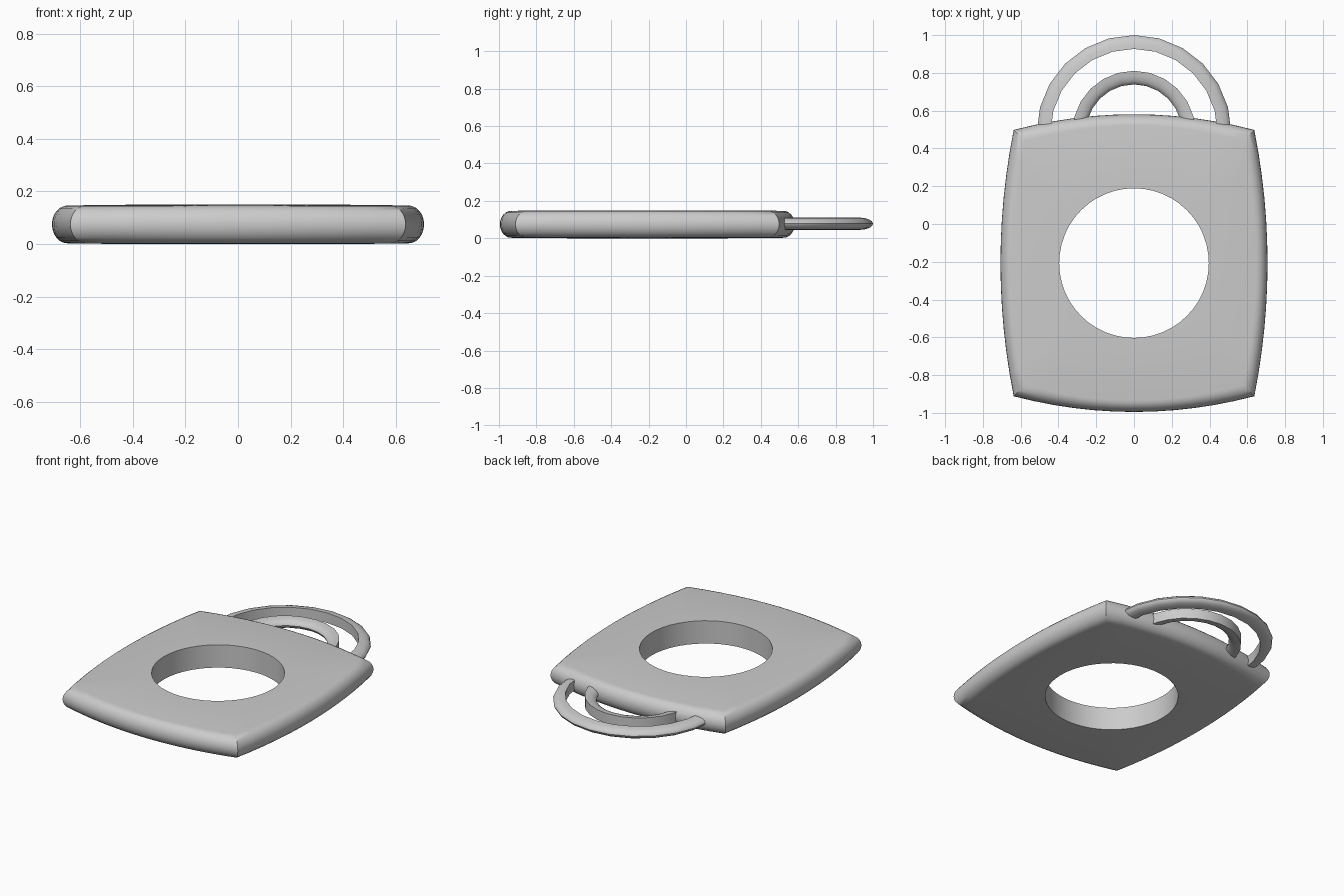
import bpy, bmesh
from math import sin, cos, pi, radians

cube = bpy.data.objects.get("Cube")
if cube:
    bpy.data.objects.remove(cube, do_unlink=True)

grey = bpy.data.materials.new("plain grey")
grey.use_nodes = True
colour = (0.6, 0.6, 0.6, 1)
grey.diffuse_color = colour
grey.node_tree.nodes["Principled BSDF"].inputs["Base Color"].default_value = colour

MID_Z = 0.075
CENTRE_Y = -0.207


def loft(name, loops, close_loops, close_stack):
    """Skin a stack of equal point loops; cap the ends when the stack is open."""
    bm = bmesh.new()
    rows = [[bm.verts.new(p) for p in loop] for loop in loops]
    n = len(rows[0])
    pairs = list(zip(rows, rows[1:]))
    if close_stack:
        pairs.append((rows[-1], rows[0]))
    for a, b in pairs:
        for i in range(n if close_loops else n - 1):
            j = (i + 1) % n
            bm.faces.new((a[i], a[j], b[j], b[i]))
    if not close_stack:
        bm.faces.new(rows[0])
        bm.faces.new(rows[-1])
    bmesh.ops.recalc_face_normals(bm, faces=bm.faces)
    mesh = bpy.data.meshes.new(name)
    bm.to_mesh(mesh)
    bm.free()
    mesh.materials.append(grey)
    ob = bpy.data.objects.new(name, mesh)
    bpy.context.collection.objects.link(ob)
    bpy.ops.object.select_all(action='DESELECT')
    ob.select_set(True)
    bpy.context.view_layer.objects.active = ob
    bpy.ops.object.shade_smooth_by_angle(angle=radians(35))
    return ob


# Body: bowed rectangle with rounded rim and a round through hole
SIDE = 12


def outline(inset, z):
    hx, hy = 0.637 - inset, 0.705 - inset
    corners = [(hx, -hy), (hx, hy), (-hx, hy), (-hx, -hy)]
    bulges = [(0.07, 0), (0, 0.083), (-0.07, 0), (0, -0.083)]
    points = []
    for k in range(4):
        (ax, ay), (bx, by), (ox, oy) = corners[k], corners[(k + 1) % 4], bulges[k]
        for i in range(SIDE):
            t = i / SIDE
            bow = 4 * t * (1 - t)
            points.append((ax + (bx - ax) * t + ox * bow,
                           CENTRE_Y + ay + (by - ay) * t + oy * bow, MID_Z + z))
    return points


def hole(z):
    n = 4 * SIDE
    return [(0.396 * cos(2 * pi * i / n - pi / 4),
             CENTRE_Y + 0.396 * sin(2 * pi * i / n - pi / 4), MID_Z + z) for i in range(n)]


rim = [-pi / 2 + pi * i / 12 for i in range(13)]
loops = [outline(0.06 * (1 - cos(a)), 0.072 * sin(a)) for a in rim]
loft("body", loops + [hole(0.075), hole(-0.075)], True, True)


# Handle arches: D-shaped section swept through a half circle
def arch(name, flat_radius, bulge):
    sections = []
    for k in range(13):
        turn = pi * k / 12
        section = []
        for i in range(9):
            a = -pi / 2 + pi * i / 8
            r = flat_radius + bulge * cos(a)
            section.append((r * cos(turn), 0.485 + r * sin(turn), MID_Z + 0.003 + 0.033 * sin(a)))
        sections.append(section)
    loft(name, sections, True, False)


arch("outer_handle", 0.442, 0.073)
arch("inner_handle", 0.326, -0.072)
